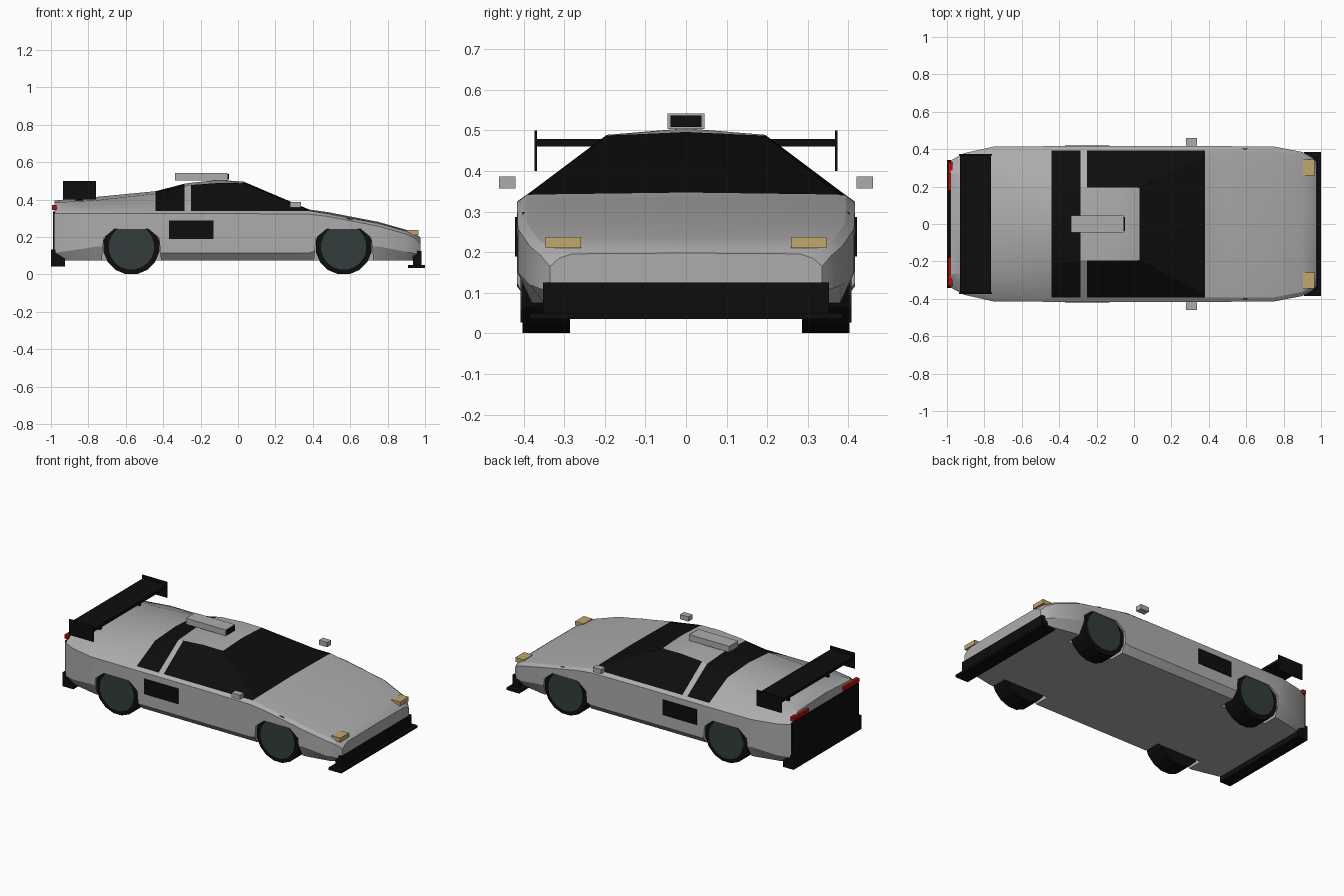
import bpy, bmesh, math

if "Cube" in bpy.data.objects:
    bpy.data.objects.remove(bpy.data.objects["Cube"])


def material(name, rgb):
    m = bpy.data.materials.new(name)
    m.diffuse_color = (*rgb, 1)
    m.use_nodes = True
    m.node_tree.nodes["Principled BSDF"].inputs["Base Color"].default_value = m.diffuse_color
    return m


SILVER = material("silver_paint", (0.42, 0.41, 0.41))
BLACK = material("black_trim", (0.004, 0.004, 0.004))
HUB = material("dark_hub_grey", (0.034, 0.045, 0.045))
AMBER = material("amber_light", (0.53, 0.39, 0.15))
RED = material("red_light", (0.45, 0.004, 0.004))


def make(name, verts, faces, *mats):
    me = bpy.data.meshes.new(name)
    me.from_pydata(verts, [], faces)
    bm = bmesh.new()
    bm.from_mesh(me)
    bmesh.ops.recalc_face_normals(bm, faces=bm.faces)
    bm.to_mesh(me)
    bm.free()
    ob = bpy.data.objects.new(name, me)
    bpy.context.collection.objects.link(ob)
    for m in mats:
        me.materials.append(m)
    return ob


def prism(name, outline, y0, y1, mat):
    """Extrude an xz outline along y."""
    n = len(outline)
    verts = [(x, y, z) for y in (y0, y1) for x, z in outline]
    faces = [(i, (i + 1) % n, n + (i + 1) % n, n + i) for i in range(n)]
    faces += [tuple(range(n)), tuple(range(n, 2 * n))]
    return make(name, verts, faces, mat)


def box(name, mat, x0, x1, y0, y1, z0, z1):
    return prism(name, [(x0, z0), (x1, z0), (x1, z1), (x0, z1)], y0, y1, mat)


def disc(name, mat, x, z, r, y0, y1, sides):
    pts = [(x + r * math.cos(2 * math.pi * (i + 0.5) / sides),
            z + r * math.sin(2 * math.pi * (i + 0.5) / sides)) for i in range(sides)]
    return prism(name, pts, y0, y1, mat)


# Body stations: x, half width, sill z, shoulder z, belt z, roof edge y, roof edge z, centre z
STATIONS = [
    (-0.98, 0.340, 0.115, 0.325, 0.345, 0.27, 0.383, 0.395),
    (-0.91, 0.378, 0.125, 0.325, 0.345, 0.26, 0.388, 0.402),
    (-0.75, 0.414, 0.150, 0.325, 0.342, 0.24, 0.397, 0.415),
    (-0.44, 0.416, 0.115, 0.325, 0.340, 0.21, 0.432, 0.445),
    (-0.285, 0.416, 0.115, 0.325, 0.340, 0.195, 0.472, 0.485),
    (-0.25, 0.416, 0.115, 0.325, 0.340, 0.195, 0.478, 0.490),
    (-0.10, 0.416, 0.115, 0.325, 0.340, 0.195, 0.489, 0.505),
    (0.03, 0.416, 0.115, 0.325, 0.340, 0.195, 0.487, 0.496),
    (0.38, 0.416, 0.115, 0.322, 0.340, 0.375, 0.342, 0.347),
    (0.48, 0.416, 0.145, 0.310, 0.322, 0.33, 0.328, 0.333),
    (0.75, 0.414, 0.150, 0.258, 0.272, 0.32, 0.276, 0.281),
    (0.90, 0.385, 0.120, 0.215, 0.230, 0.31, 0.234, 0.238),
    (0.95, 0.358, 0.110, 0.192, 0.208, 0.30, 0.214, 0.217),
    (0.975, 0.335, 0.105, 0.165, 0.185, 0.28, 0.196, 0.198),
]


def ring(x, w, z2, z3, z4, y5, z5, z6):
    half = [(0, 0.075), (w - 0.035, 0.075), (w, z2), (w, z3),
            (w - 0.022, z4), (y5, z5), (0, z6)]
    return [(x, y, z) for y, z in half] + [(x, -y, z) for y, z in half[5:0:-1]]


def is_glass(x, band):
    if band < 4:
        return False
    if -0.44 < x < -0.285 or 0.03 < x < 0.38:
        return True
    return band == 4 and -0.25 < x < 0.03


# Body shell with window faces
verts = [p for s in STATIONS for p in ring(*s)]
faces, glass = [], []
for i in range(len(STATIONS) - 1):
    mid = (STATIONS[i][0] + STATIONS[i + 1][0]) / 2
    for k in range(12):
        a, b = i * 12 + k, i * 12 + (k + 1) % 12
        faces.append((a, b, b + 12, a + 12))
        glass.append(is_glass(mid, k if k < 6 else 11 - k))
last = (len(STATIONS) - 1) * 12
faces += [tuple(range(12)), tuple(range(last, last + 12))]
body = make("body", verts, faces, SILVER, BLACK)
for poly, g in zip(body.data.polygons, glass):
    poly.material_index = int(g)

# Wheel arches cut out of the body
bpy.context.view_layer.objects.active = body
for wx in (-0.57, 0.565):
    for s in (-1, 1):
        arch = [(wx - 0.165, 0.0), (wx - 0.148, 0.195), (wx - 0.09, 0.243),
                (wx + 0.09, 0.243), (wx + 0.148, 0.195), (wx + 0.165, 0.0)]
        cutter = prism("arch_cutter", arch, s * 0.28, s * 0.5, SILVER)
        cutter.hide_render = True
        mod = body.modifiers.new("arch", 'BOOLEAN')
        mod.operation, mod.solver, mod.object = 'DIFFERENCE', 'EXACT', cutter
        bpy.ops.object.modifier_apply(modifier=mod.name)
        bpy.data.objects.remove(cutter)
body.select_set(True)
bpy.ops.object.shade_smooth_by_angle(angle=math.radians(25))
body.select_set(False)

for s, side in ((-1, "right"), (1, "left")):
    # Wheels and hubs
    for wx, end in ((-0.57, "rear"), (0.565, "front")):
        disc(f"{end}_{side}_tyre", BLACK, wx, 0.15, 0.152, s * 0.285, s * 0.403, 16)
        disc(f"{end}_{side}_hub", HUB, wx, 0.147, 0.122, s * 0.39, s * 0.408, 20)
    # Side details
    box(f"{side}_side_intake", BLACK, -0.37, -0.13, s * 0.412, s * 0.421, 0.19, 0.287)
    box(f"{side}_mirror", SILVER, 0.277, 0.336, s * 0.42, s * 0.461, 0.357, 0.387)
    # Lights
    box(f"{side}_headlight", AMBER, 0.903, 0.965, s * 0.258, s * 0.346, 0.21, 0.237)
    box(f"{side}_tail_light", RED, -0.995, -0.97, s * 0.18, s * 0.332, 0.345, 0.37)
    # Spoiler sides
    box(f"{side}_wing_endplate", BLACK, -0.935, -0.76, s * 0.367, s * 0.373, 0.40, 0.50)
    box(f"{side}_wing_strut", BLACK, -0.87, -0.83, s * 0.19, s * 0.205, 0.39, 0.465)

# Rear wing, rear panel and bumpers
box("rear_wing", BLACK, -0.93, -0.765, -0.37, 0.37, 0.46, 0.479)
box("rear_panel", BLACK, -0.988, -0.979, -0.338, 0.338, 0.11, 0.335)
box("rear_bumper", BLACK, -1.0, -0.925, -0.342, 0.342, 0.042, 0.132)
box("front_bumper", BLACK, 0.935, 0.98, -0.352, 0.352, 0.05, 0.125)
box("front_splitter", BLACK, 0.91, 1.0, -0.385, 0.385, 0.035, 0.05)

# Roof scoop
box("roof_scoop", SILVER, -0.337, -0.055, -0.046, 0.046, 0.503, 0.541)
box("scoop_opening", BLACK, -0.056, -0.048, -0.038, 0.038, 0.508, 0.537)
